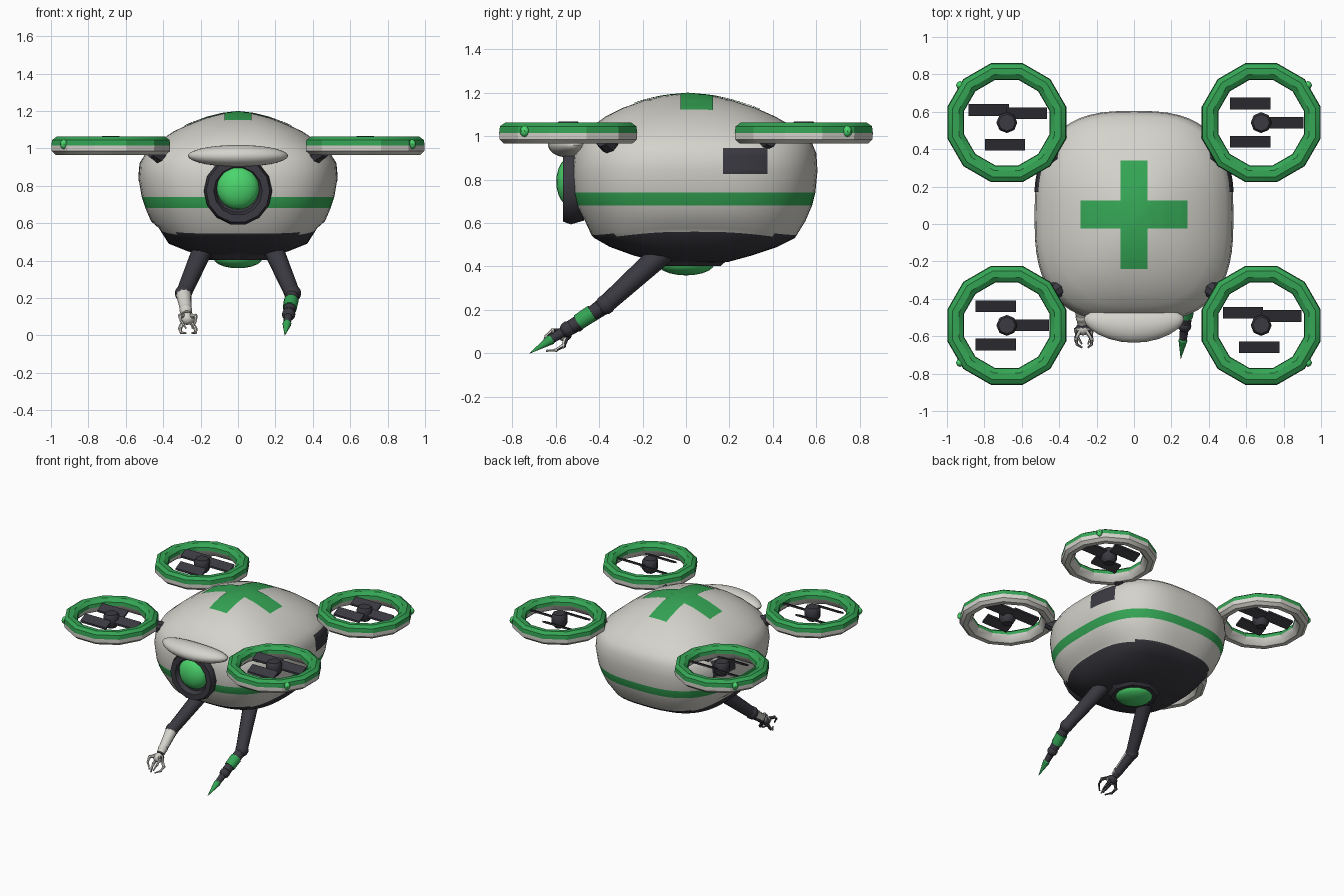
import bpy, bmesh, math
from mathutils import Vector
from mathutils.bvhtree import BVHTree

cube = bpy.data.objects.get("Cube")
if cube:
    bpy.data.objects.remove(cube, do_unlink=True)


def material(name, rgb):
    m = bpy.data.materials.new(name)
    m.use_nodes = True
    m.diffuse_color = (*rgb, 1)
    m.node_tree.nodes["Principled BSDF"].inputs["Base Color"].default_value = (*rgb, 1)
    return m


WHITE = material("warm white", (0.66, 0.65, 0.60))
GREEN = material("medical green", (0.035, 0.38, 0.09))
BRIGHT = material("bright green", (0.07, 0.66, 0.15))
DARK = material("charcoal", (0.042, 0.041, 0.052))


def finish(name, bm, mats, rule=None, angle=40):
    """Turn a bmesh into an object; rule picks the material of each face."""
    bmesh.ops.recalc_face_normals(bm, faces=bm.faces)
    bm.normal_update()
    if rule:
        for f in bm.faces:
            f.material_index = rule(f)
    me = bpy.data.meshes.new(name)
    bm.to_mesh(me)
    bm.free()
    for m in mats:
        me.materials.append(m)
    ob = bpy.data.objects.new(name, me)
    bpy.context.collection.objects.link(ob)
    bpy.ops.object.select_all(action='DESELECT')
    ob.select_set(True)
    bpy.context.view_layer.objects.active = ob
    bpy.ops.object.shade_smooth_by_angle(angle=math.radians(angle))
    return ob


def skin(bm, rings, closed=False):
    """Bridge successive rings of vertices; single-vertex rings are poles."""
    pairs = list(zip(rings, rings[1:])) + ([(rings[-1], rings[0])] if closed else [])
    for a, b in pairs:
        n = max(len(a), len(b))
        for i in range(n):
            j = (i + 1) % n
            loop = [a[i % len(a)], a[j % len(a)], b[j % len(b)], b[i % len(b)]]
            bm.faces.new(list(dict.fromkeys(loop)))


def lathe(name, profile, mats, origin, axis=(0, 0, 1), sides=12, closed=False,
          rule=None, angle=40, turn=0.0):
    """Revolve (radius, height) points about an axis through origin."""
    bm = bmesh.new()
    q = Vector(axis).to_track_quat('Z', 'Y')
    rings = []
    for r, h in profile:
        count = sides if r > 0 else 1
        rings.append([])
        for i in range(count):
            a = turn + math.tau * i / sides
            p = Vector((r * math.cos(a), r * math.sin(a), h))
            rings[-1].append(bm.verts.new(Vector(origin) + q @ p))
    skin(bm, rings, closed)
    return finish(name, bm, mats, rule, angle)


def limb(name, p, q, r0, r1, mats, rule=None, sides=10):
    d = Vector(q) - Vector(p)
    return lathe(name, [(0, 0), (r0, 0), (r1, d.length), (0, d.length)], mats, p, d,
                 sides, rule=rule)


def ball(name, loc, size, mats, rule=None, segs=12, bend=0.0):
    bm = bmesh.new()
    bmesh.ops.create_uvsphere(bm, u_segments=segs, v_segments=segs // 2 + 2, radius=1)
    for v in bm.verts:
        v.co = Vector(loc) + Vector(a * b for a, b in zip(v.co, size))
        v.co.y += bend * v.co.x ** 2
    return finish(name, bm, mats, rule)


# Hull: rounded-box sections as (height, half width, front y, back y)
SECTIONS = [(0.42, 0.17, -0.12, 0.19), (0.45, 0.27, -0.24, 0.30), (0.49, 0.37, -0.35, 0.42),
            (0.53, 0.415, -0.42, 0.50), (0.545, 0.425, -0.435, 0.51), (0.61, 0.465, -0.465, 0.55),
            (0.68, 0.495, -0.505, 0.58), (0.74, 0.515, -0.52, 0.595), (0.84, 0.532, -0.525, 0.605),
            (0.92, 0.525, -0.515, 0.60), (0.98, 0.49, -0.49, 0.575), (1.04, 0.42, -0.44, 0.50),
            (1.09, 0.345, -0.37, 0.41), (1.13, 0.26, -0.29, 0.32), (1.165, 0.165, -0.19, 0.21),
            (1.185, 0.085, -0.10, 0.12)]
bm = bmesh.new()
N = 56


def section(z, hx, front, back):
    ring = []
    power = 2 / (2.8 if z < 1 else 2.5)
    for i in range(N):
        c, s = math.cos(math.tau * i / N), math.sin(math.tau * i / N)
        x = hx * math.copysign(abs(c) ** power, c)
        y = (front + back) / 2 + (back - front) / 2 * math.copysign(abs(s) ** power, s)
        lift = 0.03 * c ** 4 if 0.5 < z < 0.6 else 0
        ring.append(bm.verts.new((x, y, z + lift)))
    return ring


rings = [[bm.verts.new((0, 0.03, 0.415))]] + [section(*s) for s in SECTIONS]
rings.append([bm.verts.new((0, 0.01, 1.195))])
skin(bm, rings)
bmesh.ops.recalc_face_normals(bm, faces=bm.faces)
hull_tree = BVHTree.FromBMesh(bm)


def hull_colour(f):
    heights = [v.co.z for v in f.verts]
    if min(heights) < 0.535:
        return 2
    return 1 if min(heights) > 0.67 and max(heights) < 0.75 else 0


finish("hull", bm, [WHITE, GREEN, DARK], hull_colour, 50)


# Thin plates laid onto the hull, cast along a direction
def plate(name, mat, corner, u, v, direction):
    bm = bmesh.new()
    bmesh.ops.create_grid(bm, x_segments=14, y_segments=14, size=0.5)
    d = Vector(direction)
    for vert in bm.verts:
        p = Vector(corner) + Vector(u) * (vert.co.x + 0.5) + Vector(v) * (vert.co.y + 0.5)
        hit, normal, *_ = hull_tree.ray_cast(p, d)
        vert.co = hit - d * 0.005
    ob = finish(name, bm, [mat])
    # Face outward
    if ob.data.polygons[0].normal.dot(d) > 0:
        ob.data.flip_normals()


for part, x, y, w, h in [("long", -0.073, -0.24, 0.146, 0.58), ("left", 0.073, -0.025, 0.212, 0.15),
                         ("right", -0.287, -0.025, 0.214, 0.15)]:
    plate("cross_" + part, GREEN, (x, y, 2), (w, 0, 0), (0, h, 0), (0, 0, -1))
for side in (-1, 1):
    plate("side_vent", DARK, (side * 2, 0.17, 0.825), (0, 0.205, 0), (0, 0, 0.12), (-side, 0, 0))

# Front eye, housing and brow
lathe("eye_housing", [(0, -0.06), (0.165, -0.06), (0.183, 0), (0.17, 0.035), (0.13, 0.035),
                      (0.115, 0.0), (0, 0)], [DARK], (0, -0.53, 0.772), (0, -1, 0), 14)
ball("eye", (0, -0.525, 0.79), (0.115, 0.072, 0.117), [BRIGHT], segs=20)
ball("brow", (0, -0.545, 0.96), (0.268, 0.09, 0.058), [WHITE], segs=24, bend=0.5)

# Belly lamp
lathe("lamp_collar", [(0, 0.44), (0.2, 0.44), (0.16, 0.402), (0, 0.402)], [DARK], (0, 0, 0), sides=8)
ball("belly_lamp", (0, 0, 0.412), (0.13, 0.13, 0.053), [BRIGHT], segs=16)

# Four ducted rotors
DUCT = [(0.25, 0.985), (0.27, 0.965), (0.305, 0.965), (0.327, 0.985), (0.329, 1.015),
        (0.325, 1.045), (0.30, 1.062), (0.265, 1.06), (0.24, 1.04), (0.237, 1.015)]
for sx in (-1, 1):
    for sy in (-1, 1):
        cx, cy = sx * 0.68, sy * 0.542
        lathe("duct", DUCT, [WHITE, GREEN], (cx, cy, 0), sides=12, closed=True, angle=25,
              rule=lambda f: int(f.calc_center_median().z > 1.015), turn=math.pi / 12)
        lathe("rotor_hub", [(0, 0.965), (0.035, 0.965), (0.056, 0.99), (0.056, 1.05),
                            (0.045, 1.067), (0, 1.067)], [DARK], (cx, cy, 0), sides=8)
        phase = math.radians(25 if sx * sy < 0 else 0)
        for k in range(3):
            a = phase + k * math.tau / 3
            bm = bmesh.new()
            bmesh.ops.create_cube(bm, size=1)
            for v in bm.verts:
                # Pitched blade
                v.co = Vector((cx + 0.118 * math.cos(a) + v.co.x * 0.215,
                               cy + 0.118 * math.sin(a) + v.co.y * 0.062,
                               1.025 + v.co.z * 0.014 + v.co.y * 0.03))
            finish("rotor_blade", bm, [DARK])
        ball("marker_lamp", (sx * 0.93, sy * 0.742, 1.022), (0.022, 0.022, 0.026), [BRIGHT], segs=8)
        limb("duct_strut", (sx * 0.36, sy * 0.31, 0.93), (sx * 0.46, sy * 0.385, 0.985),
             0.055, 0.036, [DARK], sides=8)
        ball("strut_joint", (sx * 0.42, sy * 0.355, 0.965), (0.045, 0.045, 0.036), [DARK], segs=8)

# Arms
for sx in (-1, 1):
    limb("upper_arm", (sx * 0.185, -0.10, 0.47), (sx * 0.29, -0.37, 0.225), 0.055, 0.042, [DARK])
    ball("elbow", (sx * 0.292, -0.37, 0.225), (0.046, 0.046, 0.046), [DARK])

# Needle tool
START, TIP = Vector((0.292, -0.37, 0.225)), Vector((0.25, -0.72, 0.0))


def needle_part(name, t0, t1, r0, r1, mat):
    limb(name, START.lerp(TIP, t0), START.lerp(TIP, t1), r0, r1, [mat])


needle_part("forearm", 0, 0.45, 0.036, 0.032, DARK)
needle_part("forearm_band", 0.17, 0.36, 0.04, 0.038, GREEN)
needle_part("needle_socket", 0.45, 0.72, 0.026, 0.02, DARK)
ball("needle_wrist", START.lerp(TIP, 0.5), (0.036, 0.036, 0.036), [DARK])
needle_part("needle_base", 0.66, 0.72, 0.014, 0.024, GREEN)
needle_part("needle", 0.72, 1, 0.024, 0.001, GREEN)

# Grasping hand: light in front, dark behind
TWO = [WHITE, DARK]


def back_side(f):
    return int(f.normal.y > 0.05)


elbow, palm = Vector((-0.292, -0.37, 0.225)), Vector((-0.272, -0.56, 0.09))
along = (palm - elbow).normalized()
up = Vector((1, 0, 0)).cross(along).normalized() * -1
limb("hand_forearm", elbow, elbow.lerp(palm, 0.85), 0.042, 0.028, TWO, back_side)
ball("hand_wrist", elbow.lerp(palm, 0.68), (0.034, 0.034, 0.034), TWO, back_side)
ball("hand_palm", palm, (0.04, 0.036, 0.034), TWO, back_side)
for k in range(4):
    a = math.radians(45 + 90 * k)
    out = Vector((math.cos(a), 0, 0)) + up * math.sin(a)
    path = [palm + out * r + along * d for r, d in
            ((0.025, 0.0), (0.06, 0.035), (0.055, 0.075), (0.025, 0.11))]
    for i in range(3):
        r = 0.014 - 0.003 * i
        limb("finger", path[i], path[i + 1], r, r - 0.004, TWO, back_side, 6)
        ball("knuckle", path[i + 1], (r - 0.002,) * 3, TWO, back_side, 6)
